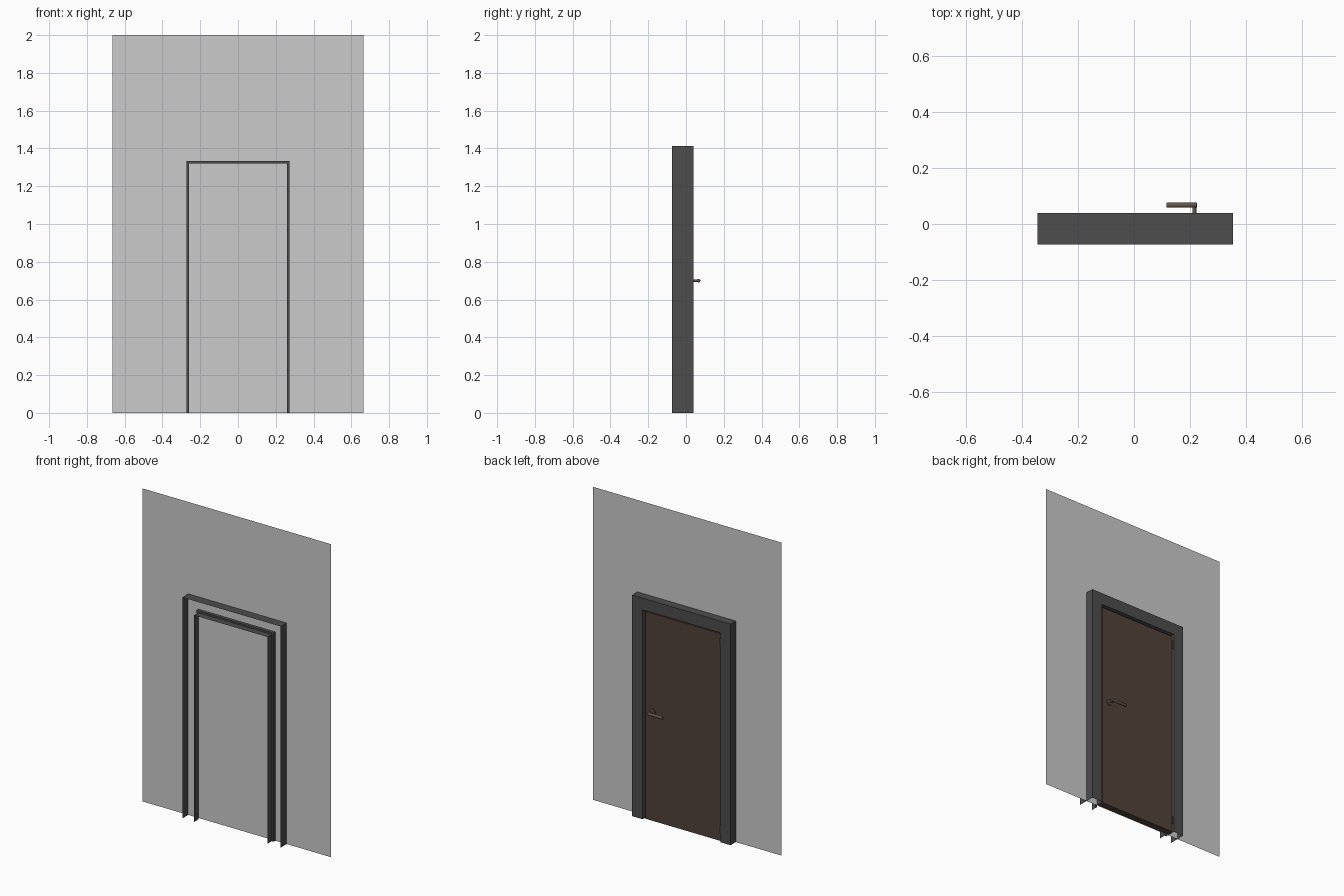
import bpy, bmesh
from mathutils import Vector

if "Cube" in bpy.data.objects:
    bpy.data.objects.remove(bpy.data.objects["Cube"])


def material(name, rgb):
    m = bpy.data.materials.new(name)
    m.diffuse_color = (*rgb, 1)
    m.use_nodes = True
    m.node_tree.nodes["Principled BSDF"].inputs["Base Color"].default_value = m.diffuse_color
    return m


DARK = material("dark_grey", (0.075, 0.075, 0.078))
BROWN = material("brown", (0.085, 0.054, 0.042))
BRONZE = material("bronze", (0.13, 0.09, 0.07))
WALL_Y = -0.013


def finish(name, bm, mat=None, smooth=False):
    me = bpy.data.meshes.new(name)
    bm.to_mesh(me)
    bm.free()
    ob = bpy.data.objects.new(name, me)
    bpy.context.collection.objects.link(ob)
    if mat:
        me.materials.append(mat)
    if smooth:
        bpy.context.view_layer.objects.active = ob
        ob.select_set(True)
        bpy.ops.object.shade_smooth_by_angle()
        ob.select_set(False)
    return ob


def rod(name, a, b, r, mat, bevel=0.0):
    """Cylinder between two points, optionally with rounded rims."""
    a, b = Vector(a), Vector(b)
    bm = bmesh.new()
    bmesh.ops.create_cone(bm, cap_ends=True, segments=32, radius1=r, radius2=r,
                          depth=(b - a).length)
    if bevel:
        rims = [e for e in bm.edges if abs(e.verts[0].co.z - e.verts[1].co.z) < 1e-6]
        bmesh.ops.bevel(bm, geom=rims, offset=bevel, segments=3, affect='EDGES', profile=0.5)
    bm.transform(Vector((0, 0, 1)).rotation_difference(b - a).to_matrix().to_4x4())
    bmesh.ops.translate(bm, vec=(a + b) / 2, verts=bm.verts)
    return finish(name, bm, mat, True)


def box(name, lo, hi, mat):
    bm = bmesh.new()
    bmesh.ops.create_cube(bm, size=1)
    for v in bm.verts:
        v.co = [(l + h) / 2 + c * (h - l) for c, l, h in zip(v.co, lo, hi)]
    return finish(name, bm, mat)


# Wall: one flat sheet
bm = bmesh.new()
bm.faces.new([bm.verts.new(p) for p in ((-0.665, WALL_Y, 0), (0.665, WALL_Y, 0),
                                        (0.665, WALL_Y, 2), (-0.665, WALL_Y, 2))])
finish("wall", bm)

# Frame: folded sheet profile (left x, right x, top z, y), open to the front,
# swept up the left jamb, across the head and down the right jamb
profile = [
    (0.343, 0.353, 1.413, -0.073),
    (0.343, 0.353, 1.413, 0.04),
    (0.272, 0.278, 1.338, 0.04),
    (0.272, 0.272, 1.333, -0.03),
    (0.260, 0.260, 1.321, -0.03),
    (0.260, 0.260, 1.321, -0.073),
]
bm = bmesh.new()
rows = [[bm.verts.new(p) for p in ((-l, y, 0), (-l, y, t), (r, y, t), (r, y, 0))]
        for l, r, t, y in profile]
for a, b in zip(rows, rows[1:]):
    for i in range(3):
        bm.faces.new((a[i], a[i + 1], b[i + 1], b[i]))
bmesh.ops.recalc_face_normals(bm, faces=bm.faces)
finish("door_frame", bm, DARK)

# Door leaf set back in the frame
box("door_leaf", (-0.266, WALL_Y + 0.002, 0.003), (0.267, 0.030, 1.326), BROWN)

# Hinges
for i, z in enumerate((0.08, 1.27)):
    rod(f"hinge_{i + 1}", (-0.266, 0.031, z - 0.025), (-0.266, 0.031, z + 0.025), 0.005, DARK)

# Lever handle
rod("handle_rose", (0.215, 0.029, 0.70), (0.215, 0.037, 0.70), 0.019, BRONZE, 0.001)
rod("handle_neck", (0.215, 0.030, 0.70), (0.215, 0.068, 0.70), 0.007, BRONZE)
rod("handle_lever", (0.224, 0.067, 0.70), (0.115, 0.067, 0.70), 0.009, BRONZE, 0.003)
